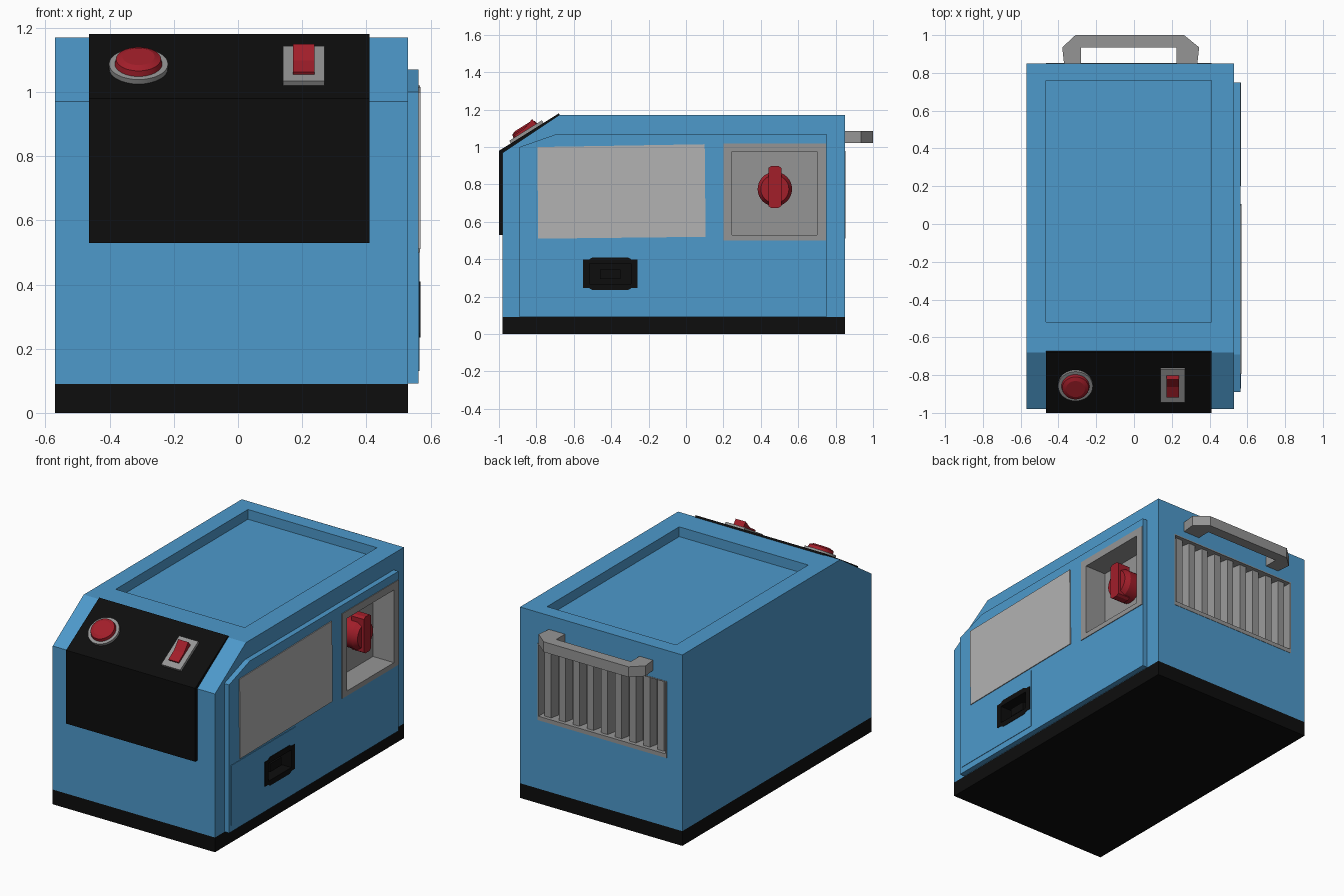
import bpy, bmesh, math
from mathutils import Matrix, Vector

if "Cube" in bpy.data.objects:
    bpy.data.objects.remove(bpy.data.objects["Cube"])


def material(name, rgb):
    m = bpy.data.materials.new(name)
    m.diffuse_color = (*rgb, 1)
    m.use_nodes = True
    m.node_tree.nodes["Principled BSDF"].inputs["Base Color"].default_value = m.diffuse_color
    return m


BLUE = material("blue_paint", (0.075, 0.32, 0.60))
BLACK = material("black_plastic", (0.004, 0.004, 0.004))
RED = material("red_plastic", (0.36, 0.013, 0.023))
GREY = material("grey_metal", (0.30, 0.30, 0.30))
LIGHT = material("light_metal", (0.45, 0.45, 0.45))


def finish(name, bm, mat):
    bmesh.ops.recalc_face_normals(bm, faces=bm.faces[:])
    me = bpy.data.meshes.new(name)
    bm.to_mesh(me)
    bm.free()
    ob = bpy.data.objects.new(name, me)
    bpy.context.collection.objects.link(ob)
    if mat:
        me.materials.append(mat)
    return ob


def prism(name, pts, axis, a, b, mat=None):
    """Extrude a 2D outline along an axis, from a to b."""
    place = {"x": lambda p, d: (d, p[0], p[1]),
             "z": lambda p, d: (p[0], p[1], d)}[axis]
    bm = bmesh.new()
    lo = [bm.verts.new(place(p, a)) for p in pts]
    hi = [bm.verts.new(place(p, b)) for p in pts]
    bm.faces.new(lo)
    bm.faces.new(hi)
    for i in range(len(pts)):
        j = (i + 1) % len(pts)
        bm.faces.new((lo[i], lo[j], hi[j], hi[i]))
    return finish(name, bm, mat)


def box(name, x0, x1, y0, y1, z0, z1, mat=None):
    return prism(name, [(x0, y0), (x1, y0), (x1, y1), (x0, y1)], "z", z0, z1, mat)


def disc(name, r1, r2, z0, z1, mat, place):
    bm = bmesh.new()
    bmesh.ops.create_cone(bm, cap_ends=True, segments=32, radius1=r1, radius2=r2,
                          depth=z1 - z0, matrix=Matrix.Translation((0, 0, (z0 + z1) / 2)))
    ob = finish(name, bm, mat)
    ob.matrix_world = place
    bpy.context.view_layer.objects.active = ob
    ob.select_set(True)
    bpy.ops.object.shade_smooth_by_angle(angle=math.radians(20))
    ob.select_set(False)
    return ob


def cut(targets, cutter):
    """Subtract the cutter from every target, then remove it."""
    for ob in targets:
        mod = ob.modifiers.new("cut", "BOOLEAN")
        mod.operation, mod.solver, mod.object = "DIFFERENCE", "EXACT", cutter
        bpy.context.view_layer.objects.active = ob
        bpy.ops.object.modifier_apply(modifier=mod.name)
    bpy.data.objects.remove(cutter)


# Housing with sloped front, base and raised right panel
housing = prism("housing", [(-0.98, 0.09), (0.85, 0.09), (0.85, 1.17), (-0.68, 1.17),
                            (-0.98, 0.97)], "x", -0.57, 0.53, BLUE)
box("base", -0.57, 0.53, -0.98, 0.85, 0, 0.09, BLACK)
side = prism("side_panel", [(-0.89, 0.092), (0.75, 0.092), (0.75, 1.07), (-0.69, 1.07),
                            (-0.89, 1.0)], "x", 0.525, 0.563, BLUE)
door = box("lower_door", 0.555, 0.566, -0.87, -0.25, 0.13, 0.50, BLUE)
prism("side_plate", [(-0.79, 0.51), (0.105, 0.52), (0.10, 1.015), (-0.795, 1.0)],
      "x", 0.555, 0.568, LIGHT)

# Recessed top tray
cut([housing], box("cutter", -0.465, 0.41, -0.52, 0.76, 1.11, 1.3))

# Recessed grey box with rotary isolator
cut([housing, side], box("cutter", 0.405, 0.7, 0.235, 0.71, 0.52, 0.985))
frame = box("isolator_recess", 0.40, 0.567, 0.20, 0.748, 0.50, 1.02, GREY)
cut([frame], box("cutter", 0.425, 0.7, 0.245, 0.70, 0.53, 0.975))
knob = Matrix.Translation((0, 0.475, 0.775)) @ Matrix.Rotation(math.pi / 2, 4, "Y")
disc("isolator_knob", 0.092, 0.092, 0.42, 0.50, RED, knob)
disc("isolator_knob_front", 0.092, 0.075, 0.50, 0.53, RED, knob)
prism("isolator_grip", [(0.44, 0.685), (0.455, 0.675), (0.495, 0.675), (0.51, 0.685),
                        (0.51, 0.888), (0.495, 0.898), (0.455, 0.898), (0.44, 0.888)],
      "x", 0.46, 0.545, RED)

# Black power socket
cut([housing, side, door], box("cutter", 0.475, 0.7, -0.53, -0.28, 0.262, 0.382))
socket = prism("power_socket", [(-0.55, 0.247), (-0.52, 0.247), (-0.50, 0.235), (-0.31, 0.235),
                                (-0.29, 0.247), (-0.26, 0.247), (-0.26, 0.398), (-0.29, 0.398),
                                (-0.31, 0.41), (-0.50, 0.41), (-0.52, 0.398), (-0.55, 0.398)],
               "x", 0.47, 0.5685, BLACK)
cut([socket], box("cutter", 0.485, 0.7, -0.515, -0.295, 0.268, 0.376))
box("socket_core", 0.48, 0.54, -0.46, -0.35, 0.295, 0.345, BLACK)

# Bent front control panel
prism("control_panel", [(-0.97, 0.53), (-1.0, 0.53), (-1.0, 0.98), (-0.68, 1.18),
                        (-0.67, 1.165), (-0.97, 0.965)], "x", -0.465, 0.41, BLACK)
tilt = Matrix.Rotation(math.atan2(0.2, 0.32), 4, "X")
button = Matrix.Translation((-0.31, -0.85, 1.072)) @ tilt
disc("button_ring", 0.092, 0.092, -0.01, 0.018, GREY, button)
disc("button_cap", 0.074, 0.070, 0.018, 0.036, RED, button)
disc("button_top", 0.070, 0.050, 0.036, 0.045, RED, button)

# Rocker switch
switch = Matrix.Translation((0.205, -0.848, 1.073)) @ tilt
box("switch_plate", -0.065, 0.065, -0.103, 0.103, -0.01, 0.018, GREY).matrix_world = switch
prism("rocker", [(-0.065, 0.01), (-0.065, 0.028), (0.0, 0.03), (0.062, 0.052), (0.068, 0.01)],
      "x", -0.034, 0.034, RED).matrix_world = switch

# Rear carrying handle
prism("rear_handle", [(-0.37, 0.845), (-0.38, 0.935), (-0.31, 1.0), (0.265, 1.0),
                      (0.345, 0.935), (0.335, 0.845), (0.225, 0.845), (0.225, 0.935),
                      (-0.28, 0.935), (-0.28, 0.845)], "z", 1.022, 1.085, GREY)

# Rear vent: grey recess with vertical fins
cut([housing], box("cutter", -0.46, 0.405, 0.755, 1.0, 0.52, 0.975))
vent = box("vent_recess", -0.465, 0.41, 0.75, 0.852, 0.51, 0.98, GREY)
cut([vent], box("cutter", -0.458, 0.403, 0.775, 1.0, 0.535, 0.973))
STEP = 0.861 / 9
for i in range(9):
    x = -0.458 + STEP * (i + 0.5)
    prism(f"vent_fin_{i + 1}", [(x - 0.034, 0.77), (x + 0.034, 0.77), (x + 0.022, 0.83),
                                (x - 0.022, 0.83)], "z", 0.53, 0.976, GREY)
